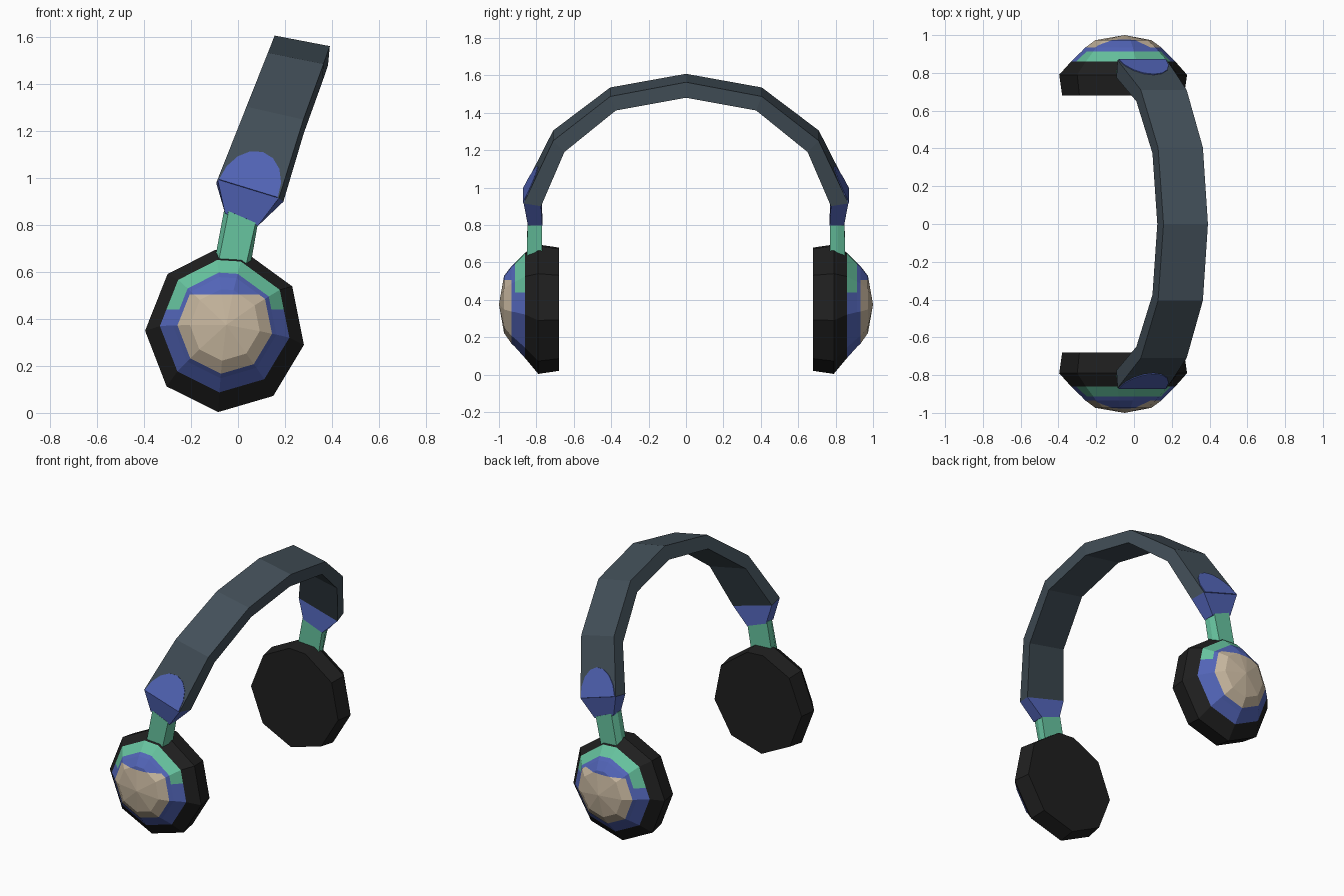
import bpy, bmesh, math
from mathutils import Vector

if "Cube" in bpy.data.objects:
    bpy.data.objects.remove(bpy.data.objects["Cube"])


def mat(name, rgb):
    m = bpy.data.materials.new(name)
    m.diffuse_color = (*rgb, 1)
    m.use_nodes = True
    m.node_tree.nodes["Principled BSDF"].inputs["Base Color"].default_value = m.diffuse_color
    return m


SLATE = mat("slate", (0.055, 0.078, 0.098))
BLACK = mat("soft black", (0.014, 0.014, 0.014))
BLUE = mat("blue", (0.085, 0.13, 0.48))
GREEN = mat("mint green", (0.135, 0.55, 0.35))
BEIGE = mat("beige", (0.57, 0.47, 0.345))


def finish(name, bm, mats, rule=None):
    """Colour the faces by a rule, then mirror the part to the other ear."""
    bmesh.ops.recalc_face_normals(bm, faces=bm.faces)
    for f in bm.faces:
        f.material_index = rule(f.calc_center_median()) if rule else 0
    me = bpy.data.meshes.new(name)
    bm.to_mesh(me)
    bm.free()
    for m in mats:
        me.materials.append(m)
    ob = bpy.data.objects.new(name, me)
    bpy.context.collection.objects.link(ob)
    mod = ob.modifiers.new("other_side", 'MIRROR')
    mod.use_axis = (False, True, False)
    mod.merge_threshold = 0.0005
    return ob


def loft(sections, cap_start=True, cap_end=True):
    """Skin a row of closed sections with equal point counts."""
    bm = bmesh.new()
    rows = [[bm.verts.new(p) for p in s] for s in sections]
    n = len(rows[0])
    for a, b in zip(rows, rows[1:]):
        for i in range(n):
            k = (i + 1) % n
            bm.faces.new((a[i], a[k], b[k], b[i]))
    if cap_start:
        bm.faces.new(rows[0])
    if cap_end:
        bm.faces.new(rows[-1])
    return bm


# Ear cup: faceted pad, coloured ring and dome
ANGLES = [math.radians(a) for a in (76, 97, 136, 180, 223, 265, 307, 350, 393)]


def ring(r, y, cz):
    return [(-0.055 + r * math.cos(a), -y, cz + 1.02 * r * math.sin(a)) for a in ANGLES]


bm = loft([ring(0.325, 0.68, 0.35), ring(0.341, 0.79, 0.35), ring(0.278, 0.86, 0.37),
           ring(0.222, 0.914, 0.373), ring(0.203, 0.934, 0.373), ring(0.15, 0.973, 0.375)],
          cap_end=False)
rim = [e for e in bm.edges if e.is_boundary]
tip = bm.verts.new((-0.05, -1.0, 0.375))
for e in rim:
    bm.faces.new((*e.verts, tip))
for z in (0.44, 0.505):
    bmesh.ops.bisect_plane(bm, geom=bm.verts[:] + bm.edges[:] + bm.faces[:],
                           plane_co=(0, 0, z), plane_no=(0, 0, 1))


def cup_rule(c):
    if c.y > -0.85:
        return 0
    if c.y > -0.91:
        return 2 if c.z > 0.44 else 1
    if c.y > -0.934 or c.z > 0.505:
        return 1
    return 3


finish("ear_cup", bm, [BLACK, BLUE, GREEN, BEIGE], cup_rule)

# Stem between cup and headband
low = [(-0.105, -0.81, 0.62), (-0.088, -0.85, 0.62), (0.03, -0.85, 0.61),
       (0.05, -0.81, 0.61), (0.05, -0.77, 0.61), (-0.105, -0.77, 0.62)]
high = [(-0.06, -0.81, 0.86), (-0.04, -0.848, 0.86), (0.075, -0.848, 0.81),
        (0.085, -0.81, 0.81), (0.085, -0.77, 0.81), (-0.06, -0.77, 0.86)]
finish("stem", loft([low, high]), [GREEN])


# Headband: leaning strip with a blue tapered end
def band_section(yo, zo, yi, zi, drop):
    xo, xi = -0.085 + (zo - 1) * 0.397, -0.085 + (zi - 1) * 0.397
    w = 0.235 + (drop - 0.045) * 0.75
    return [(xo, -yo, zo), (xo + w, -yo, zo - drop),
            (xi + w + 0.025, -yi, zi - drop), (xi, -yi, zi)]


sections = [band_section(0, 1.608, 0, 1.525, 0.045),
            band_section(0.405, 1.535, 0.375, 1.46, 0.048),
            band_section(0.71, 1.305, 0.65, 1.245, 0.055),
            band_section(0.868, 0.995, 0.775, 0.98, 0.08),
            [(-0.055, -0.845, 0.85), (0.085, -0.845, 0.797),
             (0.085, -0.768, 0.797), (-0.055, -0.768, 0.85)]]
finish("headband", loft(sections, cap_start=False), [SLATE, BLUE],
       lambda c: 1 if c.z < 0.955 else 0)

# Rounded blue badge on the outer face, continuing the blue end
base, right, up = (Vector(p) for p in (sections[3][0], sections[3][1], sections[2][0]))
across, along = right - base, up - base
out = across.cross(along).normalized()
if out.y > 0:
    out = -out
arc = [base + across * (0.5 + 0.48 * math.cos(t)) + along * (0.5 * math.sin(t))
       for t in (math.pi * i / 8 for i in range(9))]
finish("end_badge", loft([[p - out * 0.003 for p in arc], [p + out * 0.005 for p in arc]]), [BLUE])
